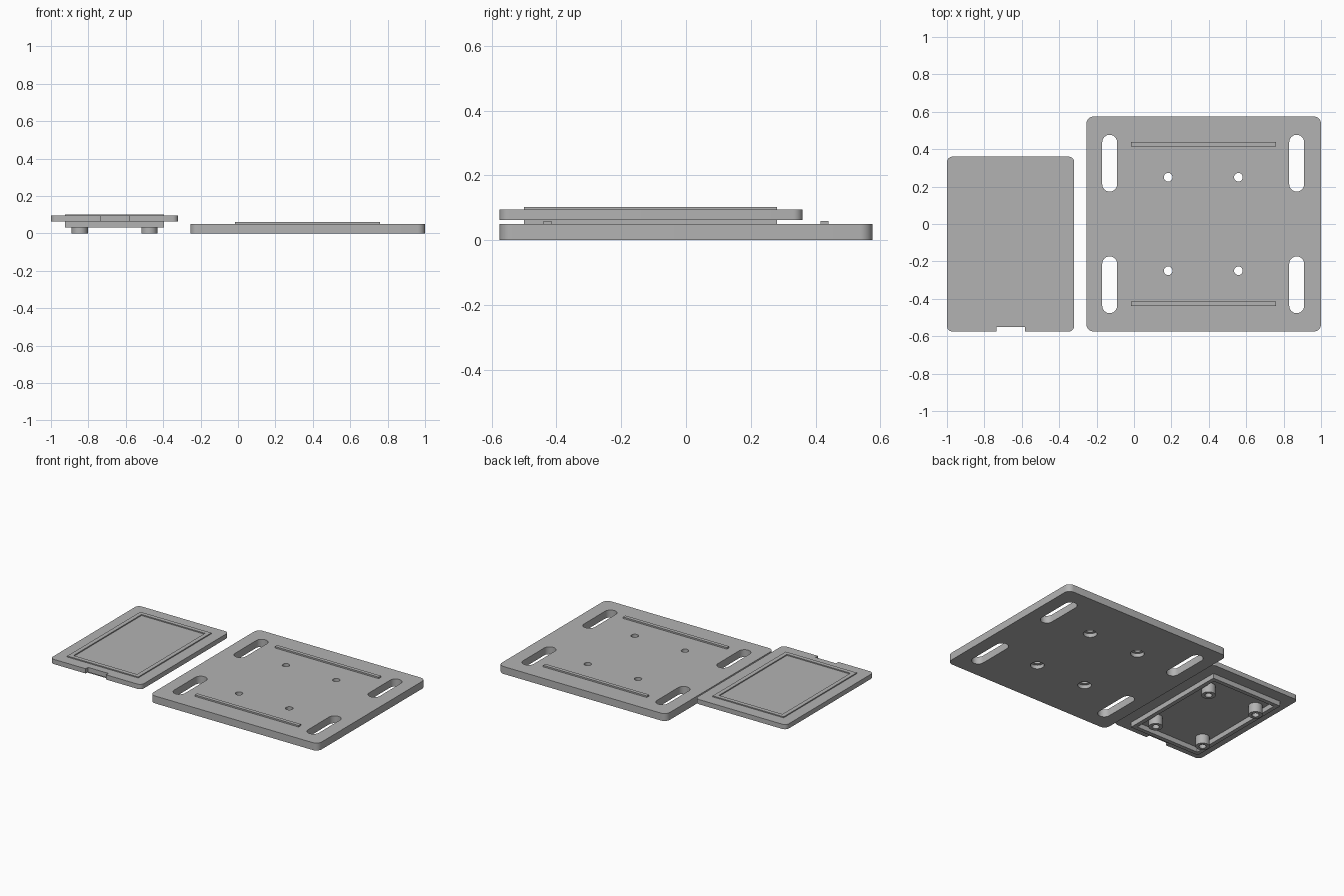
import bpy, bmesh, math

cube = bpy.data.objects.get("Cube")
if cube:
    bpy.data.objects.remove(cube, do_unlink=True)

grey = bpy.data.materials.new("plain_grey")
grey.use_nodes = True
GREY = (0.45, 0.45, 0.45, 1)
grey.diffuse_color = GREY
grey.node_tree.nodes["Principled BSDF"].inputs["Base Color"].default_value = GREY


def outline(x0, x1, y0, y1, radius=0.0, steps=8):
    """Rectangle with rounded corners; a full radius gives a slot or circle."""
    if radius == 0:
        return [(x0, y0), (x1, y0), (x1, y1), (x0, y1)]
    points = []
    corners = [(x1, y1), (x0, y1), (x0, y0), (x1, y0)]
    for i, (cx, cy) in enumerate(corners):
        sx = 1 if cx == x1 else -1
        sy = 1 if cy == y1 else -1
        for k in range(steps + 1):
            a = (i + k / steps) * math.pi / 2
            p = (cx - sx * radius + radius * math.cos(a),
                 cy - sy * radius + radius * math.sin(a))
            if not points or math.dist(p, points[-1]) > 1e-5:
                points.append(p)
    if math.dist(points[0], points[-1]) < 1e-5:
        points.pop()
    return points


def circle(cx, cy, r):
    return outline(cx - r, cx + r, cy - r, cy + r, r)


def prism(name, points, z0, z1):
    """Extrude a flat outline between two heights."""
    bm = bmesh.new()
    base = bm.faces.new([bm.verts.new((x, y, z0)) for x, y in points])
    top = bmesh.ops.extrude_face_region(bm, geom=[base])["geom"]
    moved = [v for v in top if isinstance(v, bmesh.types.BMVert)]
    bmesh.ops.translate(bm, verts=moved, vec=(0, 0, z1 - z0))
    bmesh.ops.recalc_face_normals(bm, faces=bm.faces)
    mesh = bpy.data.meshes.new(name)
    bm.to_mesh(mesh)
    bm.free()
    mesh.materials.append(grey)
    obj = bpy.data.objects.new(name, mesh)
    bpy.context.collection.objects.link(obj)
    return obj


def cut(obj, points, z0, z1):
    """Subtract an extruded outline from an object."""
    cutter = prism("cutter", points, z0, z1)
    cutter.hide_render = True
    mod = obj.modifiers.new("cut", "BOOLEAN")
    mod.operation, mod.solver, mod.object = "DIFFERENCE", "EXACT", cutter
    bpy.context.view_layer.objects.active = obj
    bpy.ops.object.modifier_apply(modifier=mod.name)
    bpy.data.objects.remove(cutter, do_unlink=True)


def frame(name, x0, x1, y0, y1, z0, z1, wall):
    obj = prism(name, outline(x0, x1, y0, y1), z0, z1)
    cut(obj, outline(x0 + wall, x1 - wall, y0 + wall, y1 - wall), z0 - 0.1, z1 + 0.1)
    return obj


parts = []

# Mounting plate with long slots and counterbored screw holes
plate = prism("mounting_plate", outline(-0.255, 1, -0.575, 0.575, 0.04), 0, 0.05)
for y in (-0.325, 0.325):
    for x in (-0.13, 0.87):
        cut(plate, outline(x - 0.04, x + 0.04, y - 0.152, y + 0.152, 0.04), -0.1, 0.1)
for y in (-0.25, 0.25):
    for x in (0.183, 0.558):
        cut(plate, circle(x, y, 0.023), -0.1, 0.1)
        cut(plate, circle(x, y, 0.042), -0.1, 0.025)
parts.append(plate)

# Locating ridges on the plate
for side, y in (("front", -0.427), ("back", 0.427)):
    parts.append(prism(side + "_ridge",
                       outline(-0.015, 0.76, y - 0.0125, y + 0.0125), 0.05, 0.06))

# Cover panel with a notch in its front edge
cover = prism("cover_panel", outline(-1, -0.32, -0.575, 0.36, 0.03), 0.063, 0.095)
cut(cover, outline(-0.735, -0.582, -0.7, -0.55), 0, 0.2)
parts.append(cover)

# Raised rim above the cover and deeper lip below it
rim = (-0.925, -0.395, -0.5, 0.28)
parts.append(frame("cover_top_rim", *rim, 0.095, 0.102, 0.028))
parts.append(frame("cover_lower_lip", *rim, 0.03, 0.063, 0.028))

# Hollow screw posts under the cover
for side, x in (("right", -0.846), ("left", -0.474)):
    for end, y in (("front", -0.36), ("back", 0.14)):
        post = prism(f"{end}_{side}_post", circle(x, y, 0.043), 0, 0.063)
        cut(post, circle(x, y, 0.022), -0.1, 0.06)
        parts.append(post)

# Smooth the rounded walls, keep the edges sharp
bpy.ops.object.select_all(action="DESELECT")
for obj in parts:
    obj.select_set(True)
bpy.context.view_layer.objects.active = plate
bpy.ops.object.shade_smooth_by_angle(angle=math.radians(30))
